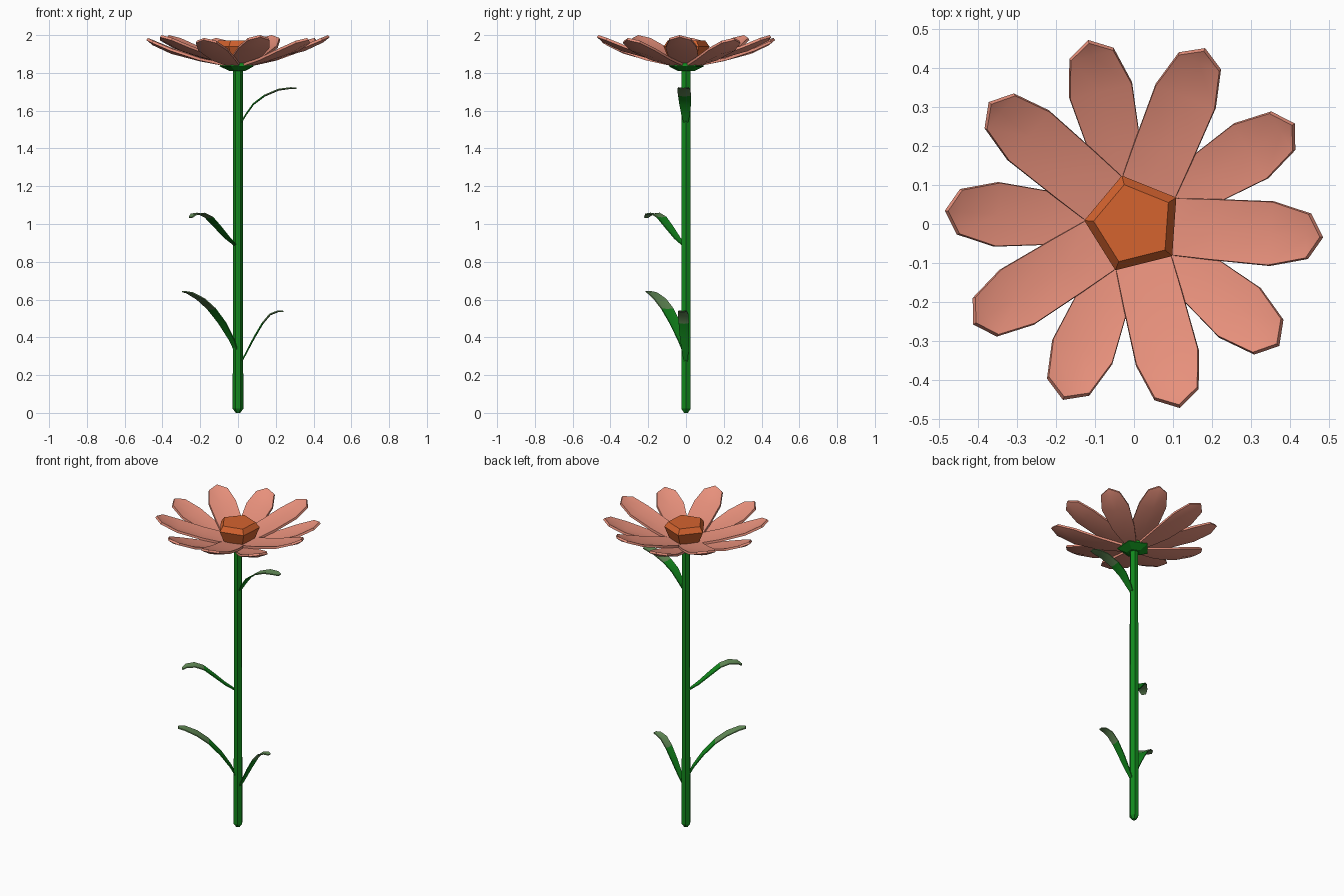
import bpy, bmesh, math
from mathutils import Matrix

if "Cube" in bpy.data.objects:
    bpy.data.objects.remove(bpy.data.objects["Cube"])


def mat(name, rgb):
    m = bpy.data.materials.new(name)
    m.diffuse_color = (*rgb, 1)
    m.use_nodes = True
    m.node_tree.nodes["Principled BSDF"].inputs["Base Color"].default_value = m.diffuse_color
    return m


GREEN = mat("stem green", (0.006, 0.25, 0.012))
PALE = mat("pale leaf green", (0.13, 0.27, 0.10))
PINK = mat("salmon petal", (0.80, 0.28, 0.20))
ORANGE = mat("orange centre", (0.66, 0.125, 0.028))


def make(name, bm, mats, smooth=None, thick=0):
    me = bpy.data.meshes.new(name)
    bm.to_mesh(me)
    bm.free()
    for m in mats:
        me.materials.append(m)
    ob = bpy.data.objects.new(name, me)
    bpy.context.collection.objects.link(ob)
    bpy.ops.object.select_all(action='DESELECT')
    ob.select_set(True)
    bpy.context.view_layer.objects.active = ob
    if thick:
        mod = ob.modifiers.new("thickness", 'SOLIDIFY')
        mod.thickness = thick
        mod.offset = -1
        bpy.ops.object.modifier_apply(modifier=mod.name)
    if smooth:
        bpy.ops.object.shade_smooth_by_angle(angle=math.radians(smooth))
    return ob


def lathe(name, sides, start, profile, material):
    """Stacked rings (radius, z), capped at both ends."""
    bm = bmesh.new()
    rings = [[bm.verts.new((r * math.cos(math.radians(start) + 2 * math.pi * i / sides),
                            r * math.sin(math.radians(start) + 2 * math.pi * i / sides), z))
              for i in range(sides)] for r, z in profile]
    for a, b in zip(rings, rings[1:]):
        for i in range(sides):
            j = (i + 1) % sides
            bm.faces.new((a[i], a[j], b[j], b[i]))
    bm.faces.new(rings[0][::-1])
    bm.faces.new(rings[-1])
    return make(name, bm, [material])


def blade(name, angle, rows, mats, thick, tip_row=99, lift=0.0):
    """Curved strip; each row is (distance out, z, half width, edge lift)."""
    bm = bmesh.new()
    grid = [[bm.verts.new((r, s * w, z + lift + abs(s) * c)) for s in (-1, 0, 1)]
            for r, z, w, c in rows]
    for i, (a, b) in enumerate(zip(grid, grid[1:])):
        for k in (0, 1):
            f = bm.faces.new((a[k], b[k], b[k + 1], a[k + 1]))
            f.material_index = 1 if i >= tip_row else 0
    bmesh.ops.remove_doubles(bm, verts=bm.verts, dist=0.0005)
    bmesh.ops.transform(bm, matrix=Matrix.Rotation(math.radians(angle), 4, 'Z'), verts=bm.verts)
    return make(name, bm, mats, 35, thick)


# Stem, calyx and flower centre
lathe("stem", 6, 0, [(0.012, 0), (0.028, 0.022), (0.026, 1.83)], GREEN)
lathe("calyx", 5, 104, [(0.045, 1.81), (0.098, 1.835), (0.09, 1.852)], GREEN)
lathe("flower_centre", 5, 104, [(0.09, 1.85), (0.128, 1.94), (0.104, 1.972)], ORANGE)

# Two rings of five petals, the lower one tucked in the gaps
upper = [(0.05, 1.848, 0.045, 0), (0.105, 1.857, 0.073, 0.004), (0.2, 1.875, 0.077, 0.008),
         (0.35, 1.914, 0.081, 0.016), (0.445, 1.958, 0.056, 0.012), (0.478, 1.985, 0, 0)]
lower = [(0.05, 1.848, 0.03, 0), (0.105, 1.857, 0.045, 0.002), (0.2, 1.875, 0.066, 0.005)] + upper[3:]
for i in range(5):
    blade(f"upper_petal_{i + 1}", 68 + 72 * i, upper, [PINK], 0.014, lift=0.015)
    blade(f"lower_petal_{i + 1}", 32 + 72 * i, lower, [PINK], 0.014)

# Leaves with pale tips: heading, then path points (distance out, z)
leaves = {
    "top_leaf": (-3, 0.034, [(0.01, 1.53), (0.04, 1.58), (0.08, 1.635), (0.14, 1.68), (0.215, 1.712), (0.28, 1.721), (0.31, 1.72)]),
    "middle_leaf": (220, 0.032, [(0.01, 0.885), (0.07, 0.925), (0.14, 0.985), (0.2, 1.035), (0.255, 1.056), (0.305, 1.052), (0.33, 1.036)]),
    "low_left_leaf": (215, 0.038, [(0.0, 0.31), (0.04, 0.39), (0.1, 0.475), (0.17, 0.55), (0.24, 0.602), (0.31, 0.635), (0.35, 0.644)]),
    "low_right_leaf": (-5, 0.027, [(0.01, 0.26), (0.045, 0.325), (0.085, 0.4), (0.13, 0.475), (0.17, 0.522), (0.215, 0.54), (0.24, 0.539)]),
}
shape = [0.3, 0.65, 0.9, 1.0, 1.0, 0.8, 0.4]
for name, (angle, width, path) in leaves.items():
    rows = [(r, z, width * s, 0.004 * s) for (r, z), s in zip(path, shape)]
    blade(name, angle, rows, [GREEN, PALE], 0.006, tip_row=3)
